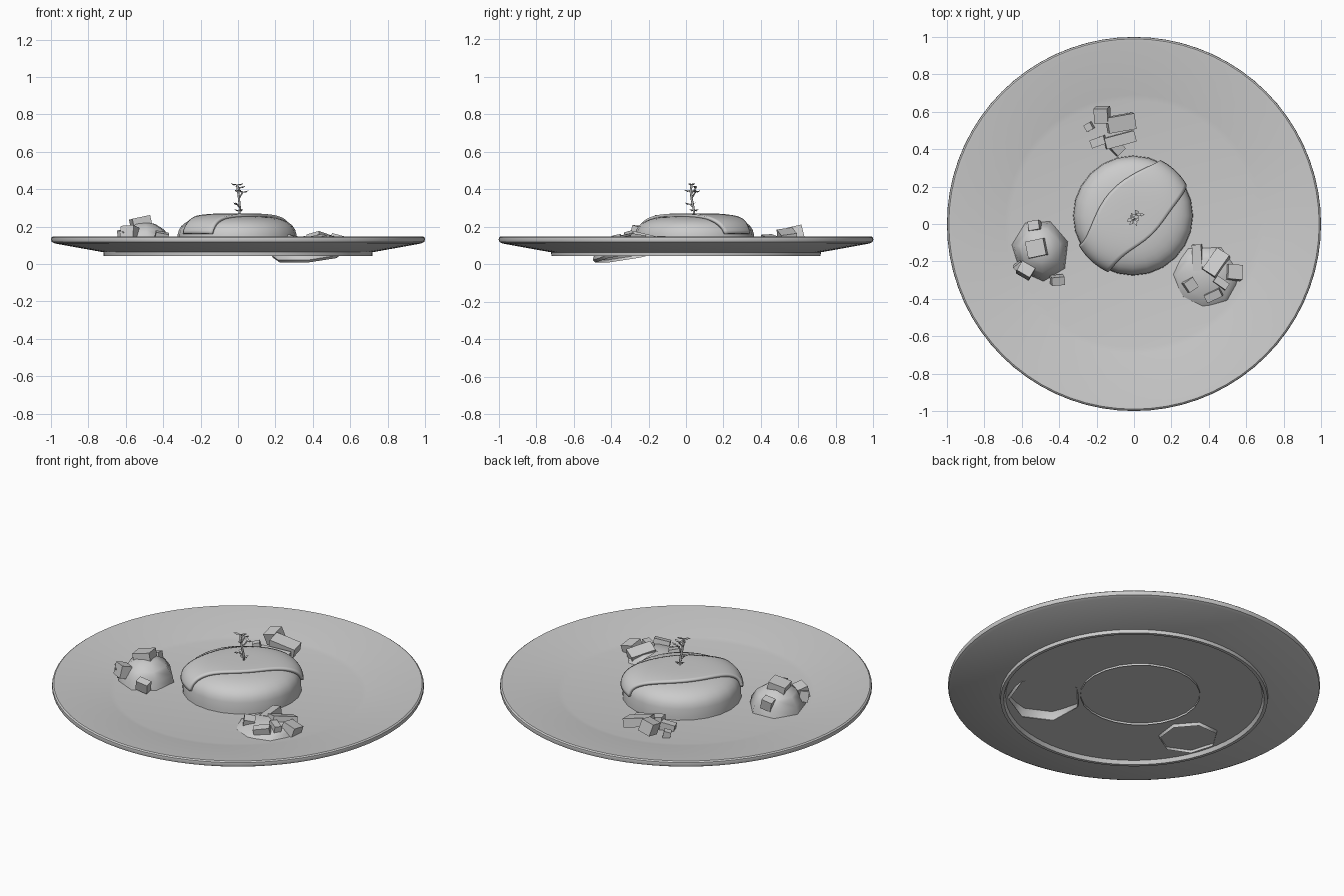
import bpy, bmesh, math, random
from mathutils import Vector

if "Cube" in bpy.data.objects:
    bpy.data.objects.remove(bpy.data.objects["Cube"])
random.seed(4)


def make(name, verts, faces, smooth=None):
    me = bpy.data.meshes.new(name)
    me.from_pydata(verts, [], faces)
    ob = bpy.data.objects.new(name, me)
    bpy.context.collection.objects.link(ob)
    bm = bmesh.new()
    bm.from_mesh(me)
    bmesh.ops.remove_doubles(bm, verts=bm.verts, dist=1e-5)
    bmesh.ops.recalc_face_normals(bm, faces=bm.faces)
    bm.to_mesh(me)
    bm.free()
    if smooth:
        bpy.ops.object.select_all(action='DESELECT')
        bpy.context.view_layer.objects.active = ob
        ob.select_set(True)
        bpy.ops.object.shade_smooth_by_angle(angle=math.radians(smooth))
    return ob


def lathe(name, profile, seg, smooth=35):
    verts = [(r * math.cos(2 * math.pi * i / seg), r * math.sin(2 * math.pi * i / seg), z)
             for i in range(seg) for r, z in profile]
    n = len(profile)
    faces = [(i * n + j, ((i + 1) % seg) * n + j, ((i + 1) % seg) * n + j + 1, i * n + j + 1)
             for i in range(seg) for j in range(n - 1)]
    return make(name, verts, faces, smooth)


# Plate with sunken centre and a recessed foot underneath
lathe("plate", [(0, .095), (.66, .095), (.69, .1), (.975, .147), (.99, .148), (.998, .142),
                (1, .13), (.996, .118), (.98, .11), (.72, .063), (.718, .043), (.7, .043),
                (.69, .064), (0, .064)], 72)


# Rounded flat-topped dome, open at the bottom
def dome_point(d, r, z0, h):
    return r * max(math.sin(d), 0) ** .6, z0 + h * max(math.cos(d), 0) ** .6


DOME = Vector((-.005, .045, 0))
profile = [dome_point(math.pi / 2 * k / 10, .32, .11, .148) for k in range(11)] + [(.322, .052)]
lathe("dome", profile, 24, 60).location = DOME

# Leaf-like sheet draped diagonally over the dome
NA, NB = 32, 12
verts = []
for i in range(NA + 1):
    s = i / NA * 2 - 1
    a = 1.42 * s
    for j in range(NB + 1):
        t = j / NB * 2 - 1
        b = .02 + t * (.31 + .04 * math.sin(4 * s + t))
        x, y, z = math.sin(a) * math.cos(b), math.sin(b), math.cos(a) * math.cos(b)
        r, h = dome_point(math.acos(max(-1, min(1, z))), .325, .115, .148)
        k = r / max(math.hypot(x, y), 1e-6)
        verts.append((x * k, y * k, h))
faces = [(i * (NB + 1) + j, (i + 1) * (NB + 1) + j, (i + 1) * (NB + 1) + j + 1, i * (NB + 1) + j + 1)
         for i in range(NA) for j in range(NB)]
sheet = make("draped_sheet", verts, faces, 40)
sheet.location = DOME
sheet.rotation_euler.z = math.radians(47)
mod = sheet.modifiers.new("thickness", 'SOLIDIFY')
mod.thickness = .016
mod.offset = 0


# Low-poly side mounds, open below the plate
def mound(name, loc, rx, ry, h, skirt, seg, rot):
    prof = [(math.sin(p), h * math.cos(p)) for p in (0, .4, .8, 1.2, math.pi / 2)] + [(.95, -skirt)]
    ob = lathe(name, prof, seg, 45)
    ob.scale = (rx, ry, 1)
    ob.location = loc
    ob.rotation_euler = rot
    return ob


mound("left_mound", (-.5, -.14, .085), .155, .17, .14, .04, 7, (0, 0, .3))
mound("right_mound", (.375, -.3, .055), .205, .2, .085, .015, 7, (.15, -.11, .2))


# Diced chunks scattered on and around the mounds
def chunks(name, rows):
    for i, (x, y, z, sx, sy, sz, ang) in enumerate(rows):
        bpy.ops.mesh.primitive_cube_add(size=1, location=(x, y, z))
        ob = bpy.context.object
        ob.name = f"{name}_{i + 1}"
        ob.scale = (sx, sy, sz)
        ob.rotation_euler = (random.uniform(-.3, .3), random.uniform(-.3, .3), math.radians(ang))


chunks("left_chunk", [
    (-.53, -.01, .165, .06, .05, .06, 10), (-.52, -.13, .22, .1, .09, .06, 12),
    (-.58, -.25, .165, .08, .06, .07, -30), (-.41, -.3, .14, .07, .045, .06, 5),
    (-.61, -.23, .15, .05, .05, .06, 40)])
chunks("right_chunk", [
    (.34, -.18, .12, .05, .14, .05, 3), (.44, -.21, .13, .08, .14, .05, -32),
    (.535, -.26, .12, .08, .08, .06, -5), (.3, -.325, .125, .06, .06, .05, 35),
    (.425, -.38, .125, .09, .045, .05, 25), (.465, -.315, .13, .08, .04, .05, -35)])
chunks("back_chunk", [
    (-.07, .54, .15, .15, .085, .05, 10), (-.17, .585, .16, .075, .08, .07, 0),
    (-.075, .45, .125, .165, .06, .05, 15), (-.19, .44, .11, .08, .045, .05, 20),
    (-.24, .52, .11, .04, .04, .04, 30), (-.09, .405, .1, .06, .06, .04, 45)])


# Herb sprig: stem, side twigs and small folded leaves
def twig(name, pts, radius):
    cu = bpy.data.curves.new(name, 'CURVE')
    cu.dimensions = '3D'
    cu.bevel_depth = radius
    cu.bevel_resolution = 1
    cu.use_fill_caps = True
    sp = cu.splines.new('POLY')
    sp.points.add(len(pts) - 1)
    for p, co in zip(sp.points, pts):
        p.co = (*co, 1)
    bpy.context.collection.objects.link(bpy.data.objects.new(name, cu))


def leaf(name, base, ang, length, rise):
    f = Vector((math.cos(ang), math.sin(ang), rise)) * length
    w = Vector((-math.sin(ang), math.cos(ang), 0)) * length * .3
    b, up = Vector(base), Vector((0, 0, .006))
    v = [b, b + f * .5 + w, b + f, b + f * .5 - w, b + f * .5 - up * 1.3]
    make(name, v, [(0, 4, 1), (1, 4, 2), (2, 4, 3), (3, 4, 0), (0, 1, 2, 3)])


stem = [(.008, .045, .255), (.01, .04, .3), (.005, .03, .35), (.0, .025, .39), (-.005, .03, .425)]
twig("sprig_stem", stem, .006)
tips = [((.005, .03, .35), (.025, .05, .385)), ((.01, .04, .3), (-.005, .02, .32)),
        ((0, .025, .37), (.01, .055, .41))]
for i, (p, q) in enumerate(tips):
    twig(f"sprig_twig_{i + 1}", [p, q], .004)
    for k in range(2):
        leaf(f"twig_leaf_{i + 1}_{k + 1}", q, i * 1.9 + k * 2.2, .032, .25)
for k in range(4):
    leaf(f"top_leaf_{k + 1}", stem[4 - k % 2], k * math.pi / 2 + .4, .038, .15)
for k in range(3):
    leaf(f"base_leaf_{k + 1}", (.009, .043, .285), k * 2.1 + 1, .03, .3)
